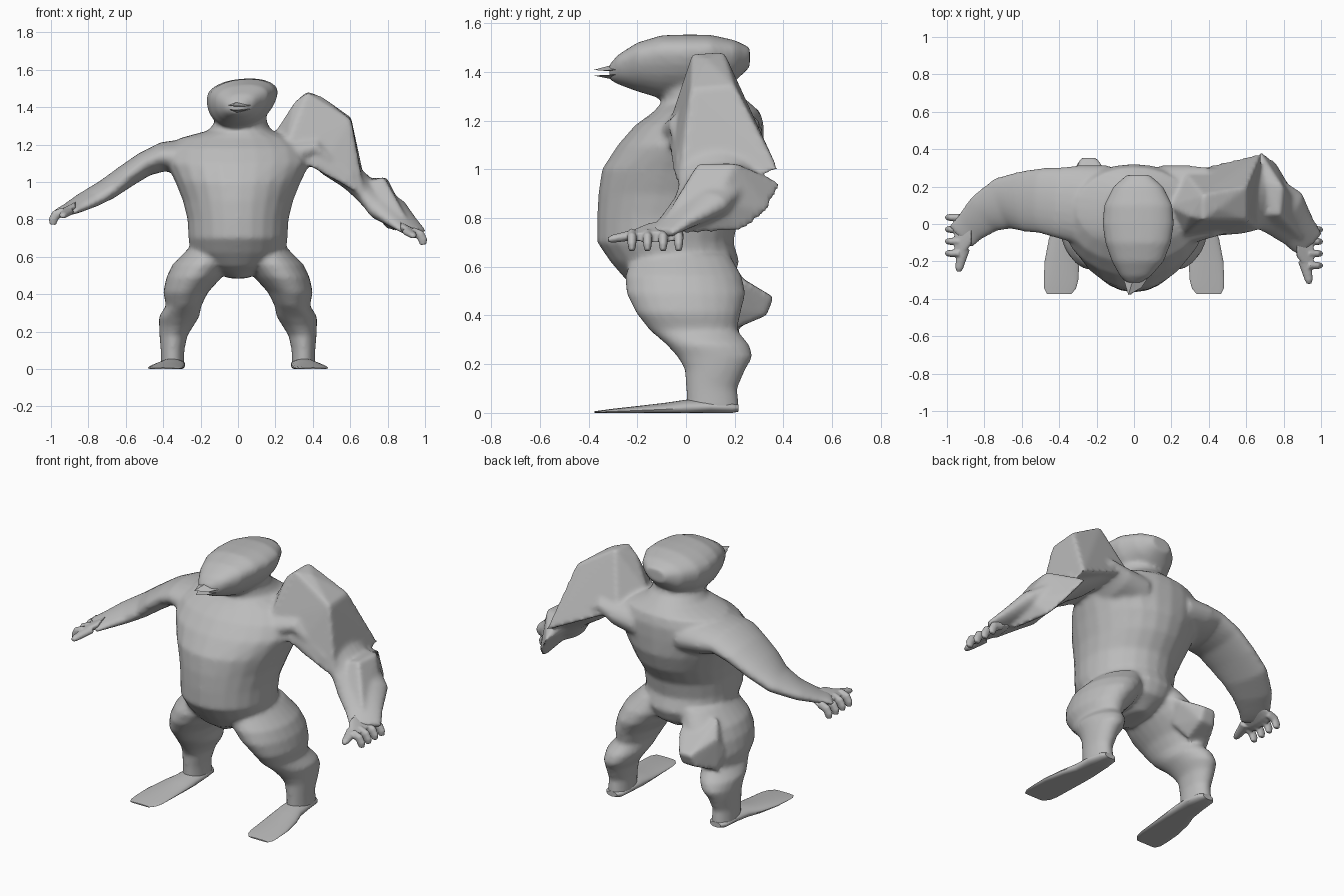
import bpy, bmesh, math
from mathutils import Vector

skin = bpy.data.materials.new("clay grey")
skin.diffuse_color = (0.5, 0.5, 0.5, 1)
X, Y, Z = Vector((1, 0, 0)), Vector((0, 1, 0)), Vector((0, 0, 1))


def loft(bm, rows, ref, axis=None, power=1.0, n=24):
    """Skin elliptical rings (x, y, z, half width, half thickness)."""
    pts = [Vector(r[:3]) for r in rows]
    rings = []
    for i, r in enumerate(rows):
        t = axis or (pts[min(i + 1, len(pts) - 1)] - pts[max(i - 1, 0)]).normalized()
        u = ref.cross(t).normalized()
        v = t.cross(u)
        ring = []
        for k in range(n):
            c, s = math.cos(2 * math.pi * k / n), math.sin(2 * math.pi * k / n)
            c = math.copysign(abs(c) ** power, c)
            s = math.copysign(abs(s) ** power, s)
            ring.append(bm.verts.new(pts[i] + u * r[3] * c + v * r[4] * s))
        rings.append(ring)
    for a, b in zip(rings, rings[1:]):
        for k in range(n):
            bm.faces.new((a[k], a[(k + 1) % n], b[(k + 1) % n], b[k]))
    bm.faces.new(rings[0])
    bm.faces.new(rings[-1])
    return [v for ring in rings for v in ring]


def hull(bm, pts):
    """Angular convex block around the points."""
    verts = [bm.verts.new(p) for p in pts]
    res = bmesh.ops.convex_hull(bm, input=verts)
    inner = [g for g in res["geom_interior"] if isinstance(g, bmesh.types.BMVert)]
    bmesh.ops.delete(bm, geom=inner, context='VERTS')


def finish(name, bm, voxel=0, smooth=0, angle=35):
    bmesh.ops.recalc_face_normals(bm, faces=bm.faces)
    me = bpy.data.meshes.new(name)
    bm.to_mesh(me)
    bm.free()
    me.materials.append(skin)
    ob = bpy.data.objects.new(name, me)
    bpy.context.collection.objects.link(ob)
    bpy.ops.object.select_all(action='DESELECT')
    ob.select_set(True)
    bpy.context.view_layer.objects.active = ob
    bpy.ops.object.shade_smooth_by_angle(angle=math.radians(angle))
    if voxel:
        m = ob.modifiers.new("fuse", 'REMESH')
        m.mode, m.voxel_size, m.use_smooth_shade = 'VOXEL', voxel, True
        m = ob.modifiers.new("soften", 'SMOOTH')
        m.factor, m.iterations = 0.5, smooth


# Body: torso, neck, head, arms and legs fused into one skin
body = bmesh.new()
loft(body, [(0, -.03, .485, .05, .12), (0, -.03, .55, .19, .22), (0, -.045, .62, .255, .265),
            (0, -.085, .7, .265, .28), (0, -.075, .8, .27, .29), (0, -.04, .9, .295, .32),
            (0, -.015, 1.0, .335, .33), (0, .02, 1.1, .385, .3), (0, .055, 1.18, .37, .265),
            (0, .085, 1.235, .31, .22), (.01, .08, 1.275, .17, .18), (.015, .05, 1.32, .14, .155),
            (.02, .03, 1.42, .13, .14)], Y, Z)
head = loft(body, [(.0, -.315, 1.4, .04, .03), (.01, -.28, 1.41, .085, .06),
                   (.02, -.2, 1.42, .14, .1), (.02, -.1, 1.42, .175, .13), (.02, 0, 1.42, .19, .133),
                   (.02, .1, 1.43, .18, .122), (.02, .2, 1.445, .13, .085),
                   (.02, .262, 1.46, .06, .04)], Z, Y, .85)
# Head is broader above the jaw and slightly tilted
for v in head:
    dx, dz = v.co.x - .02, v.co.z - 1.44
    v.co.x = .02 + dx * (1 + 1.6 * min(dz, .06)) + .12 * dz
    v.co.z += .06 * dx
loft(body, [(-.15, .1, 1.12, .215, .12), (-.3, .105, 1.13, .21, .1), (-.4, .115, 1.135, .19, .078),
            (-.5, .125, 1.095, .175, .066), (-.6, .12, 1.03, .162, .062),
            (-.7, .11, .96, .142, .055), (-.8, .055, .905, .115, .044),
            (-.88, -.02, .862, .09, .03), (-.93, -.07, .84, .085, .022)], Z)
loft(body, [(.15, .1, 1.13, .215, .12), (.3, .105, 1.15, .21, .1), (.4, .115, 1.18, .19, .08),
            (.5, .125, 1.1, .175, .075), (.6, .12, 1.03, .165, .07), (.7, .12, .94, .155, .065),
            (.8, .06, .855, .145, .07), (.88, -.04, .785, .105, .04), (.94, -.11, .735, .09, .022)], Z)
for s in (-1, 1):
    loft(body, [(s * x, y, z, a, b) for x, y, z, a, b in (
        (.13, -.02, .65, .13, .2), (.19, -.01, .56, .16, .24), (.235, 0, .49, .148, .245),
        (.28, .01, .41, .12, .215), (.29, .03, .34, .095, .18), (.315, .09, .28, .108, .17),
        (.33, .12, .23, .092, .155), (.345, .12, .18, .075, .125), (.35, .105, .1, .063, .105),
        (.35, .11, .035, .063, .108), (.35, .11, .01, .066, .11))], Y, Z)

# Raised shoulder, forearm flare and baggy trouser seat, all part of the skin
hull(body, [
    (.18, .1, 1.24), (.3, .04, 1.425), (.37, .025, 1.475), (.37, .155, 1.485), (.45, .08, 1.455),
    (.605, .02, 1.33), (.605, .2, 1.345), (.25, -.08, 1.16), (.27, .28, 1.18), (.46, -.06, 1.1),
    (.6, -.05, .98), (.68, -.03, .92), (.68, .38, .995), (.6, .29, 1.06), (.5, .28, 1.07)])
hull(body, [
    (.64, .05, .99), (.68, .23, 1.015), (.78, .05, 1.025), (.795, .2, 1.025), (.67, .395, .94),
    (.75, .34, .83), (.8, .235, .745), (.86, 0, .735), (.88, .12, .86), (.9, -.08, .81),
    (.7, -.03, .89), (.82, -.08, .77), (.64, .25, .96)])
hull(body, [(-x, y, z) for x, y, z in (
    (.1, .12, .62), (.3, .12, .62), (.12, .24, .54), (.35, .2, .54), (.2, .36, .475),
    (.28, .36, .475), (.2, .33, .4), (.3, .33, .4), (.37, .15, .45), (.15, .15, .43),
    (.21, .2, .345), (.36, .2, .345))])
finish("body", body, .013, 5)

# Hands with four fingers and a thumb
for name, s, cy, cz in (("right_hand", -1, -.06, .842), ("left_hand", 1, -.125, .735)):
    bm = bmesh.new()
    loft(bm, [(s * .87, cy + .03, cz + .025, .08, .028), (s * .92, cy, cz, .115, .026),
              (s * .96, cy, cz - .014, .115, .022)], Z, X * s)
    for k in range(4):
        y = cy + .095 - .064 * k
        loft(bm, [(s * .93, y, cz, .025, .02), (s * .975, y, cz - .018, .026, .02),
                  (s * .988, y, cz - .045, .025, .018), (s * .991, y, cz - .07, .018, .012)],
             Y, None, 1, 10)
    loft(bm, [(s * .91, cy - .07, cz, .035, .022), (s * .925, cy - .13, cz - .012, .028, .02),
              (s * .935, cy - .175, cz - .02, .022, .017), (s * .937, cy - .195, cz - .025, .012, .01)],
         Z, None, 1, 10)
    finish(name, bm, .006, 2)

# Long flat feet
for name, s in (("right_foot", -1), ("left_foot", 1)):
    bm = bmesh.new()
    loft(bm, [(s * x, y, z, a, b) for x, y, z, a, b in (
        (.35, .215, .02, .035, .015), (.35, .19, .02, .055, .025), (.35, .1, .025, .068, .03),
        (.355, 0, .02, .072, .034), (.37, -.08, .015, .085, .027), (.385, -.2, .01, .093, .018),
        (.39, -.3, .006, .092, .011), (.395, -.345, .004, .085, .007),
        (.4, -.375, .003, .065, .004))], Z, Y)
    for v in bm.verts:
        v.co.z = max(v.co.z, 0)
    finish(name, bm)

# Small open beak
for name, pts in (
    ("upper_beak", [(-.06, -.28, 1.41), (.08, -.28, 1.41), (0, -.28, 1.435),
                    (-.03, -.38, 1.408), (.04, -.34, 1.405), (0, -.28, 1.4)]),
    ("lower_beak", [(-.06, -.28, 1.39), (.07, -.28, 1.39), (0, -.28, 1.365),
                    (-.02, -.38, 1.385), (.03, -.34, 1.385)])):
    bm = bmesh.new()
    hull(bm, pts)
    finish(name, bm)
